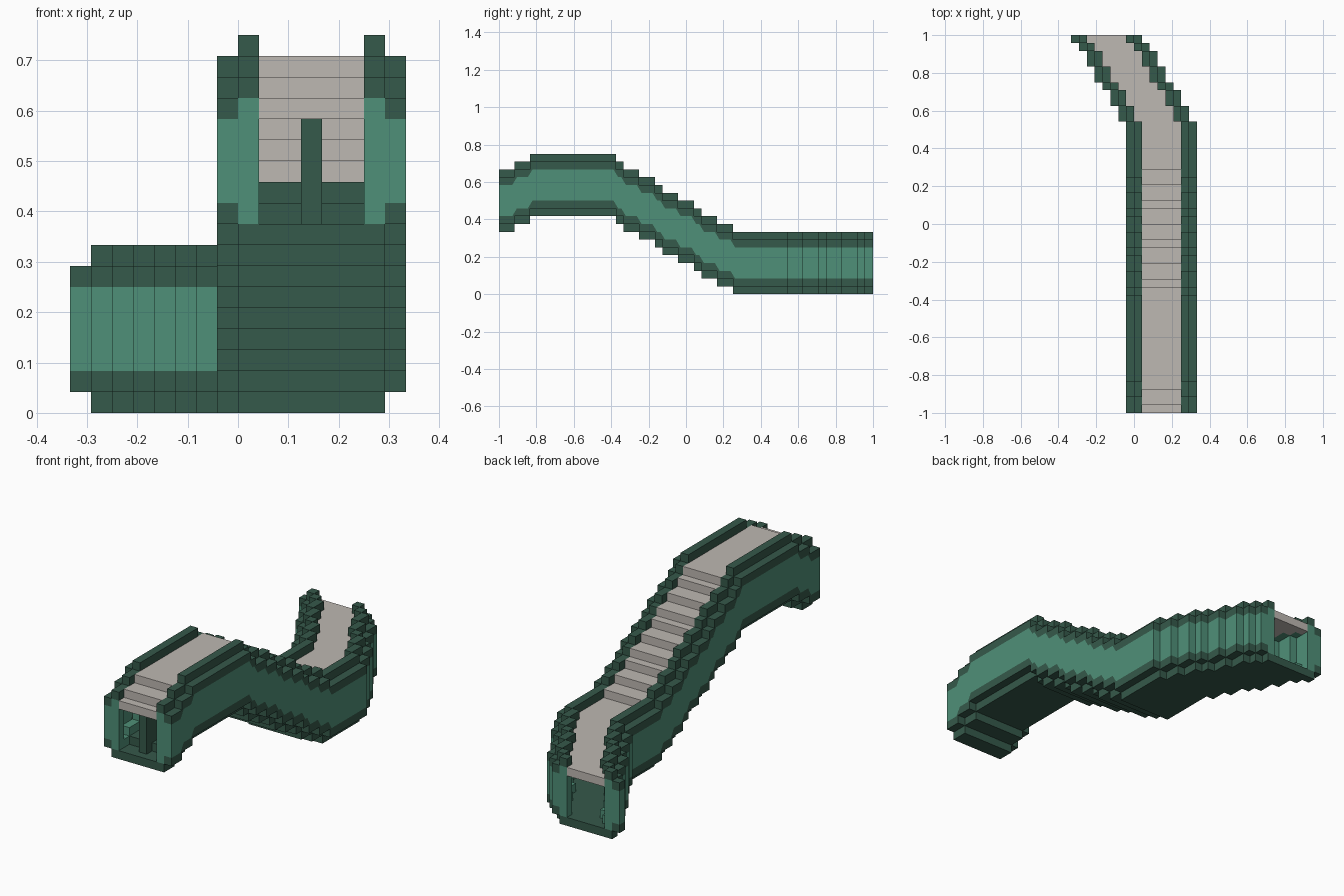
import bpy, bmesh

cube = bpy.data.objects.get("Cube")
if cube:
    bpy.data.objects.remove(cube)

U = 1 / 24            # one block
FRONT, BEND, BACK = -24, 13, 24
START = 8             # height of the front end, in blocks
RISES = [-22, -20]
DROPS = [-9, -8, -6, -4, -3, -1, 1, 2, 4, 6]
TURNS = [13, 15, 17, 18, 20, 22, 23]
LEFT, RIGHT = -1, 8   # outer faces of the straight run


def material(name, rgb):
    m = bpy.data.materials.new(name)
    m.use_nodes = True
    m.diffuse_color = (*rgb, 1)
    m.node_tree.nodes["Principled BSDF"].inputs["Base Color"].default_value = (*rgb, 1)
    return m


DARK = material("dark green", (0.036, 0.100, 0.069))
LIGHT = material("light green", (0.078, 0.279, 0.188))
GREY = material("warm grey", (0.515, 0.480, 0.447))


def prism(bm, outline, x0, x1):
    """Side outline (y, z) extruded across x."""
    a = [bm.verts.new((x0 * U, y * U, z * U)) for y, z in outline]
    b = [bm.verts.new((x1 * U, y * U, z * U)) for y, z in outline]
    bm.faces.new(a)
    bm.faces.new(b[::-1])
    for i in range(len(a)):
        j = (i + 1) % len(a)
        bm.faces.new((a[i], b[i], b[j], a[j]))


def box(bm, x0, x1, y0, y1, z0, z1):
    prism(bm, [(y0, z0), (y1, z0), (y1, z1), (y0, z1)], x0, x1)


def finish(name, bm, mat):
    bmesh.ops.recalc_face_normals(bm, faces=bm.faces)
    mesh = bpy.data.meshes.new(name)
    bm.to_mesh(mesh)
    bm.free()
    mesh.materials.append(mat)
    bpy.context.collection.objects.link(bpy.data.objects.new(name, mesh))


def segments(lag=0):
    """Straight lengths of the run: y0, y1, side shift, height."""
    events = [(y - 1 if lag else y, 0, 1) for y in RISES]
    events += [(y + lag, 0, -1) for y in DROPS]
    events += [(y, -1, 0) for y in TURNS]
    y, dx, dz, out = FRONT, 0, START, []
    for ey, ex, ez in sorted(events):
        out.append((y, ey, dx, dz))
        y, dx, dz = ey, dx + ex, dz + ez
    return out + [(y, BACK, dx, dz)]


def edge_line(height, slant):
    """Stepped or slanted line following the straight run."""
    z = START + height
    pts = [(FRONT, z)]
    for y, step in [(y, 1) for y in RISES] + [(y, -1) for y in DROPS]:
        pts += [(y - slant, z), (y + slant, z + step)]
        z += step
    return pts + [(BEND, z)]


def swept(name, mat, spans, z0, z1, lag=0):
    """Block section repeated along the whole run."""
    bm = bmesh.new()
    for y0, y1, dx, dz in segments(lag):
        for x0, x1 in spans:
            box(bm, x0 + dx, x1 + dx, y0, y1, z0 + dz, z1 + dz)
    finish(name, bm, mat)


def side_wall(name, mat, z0, z1, slant0, slant1):
    """Outer wall band: shaped on the ramp, stepped blocks round the bend."""
    bm = bmesh.new()
    outline = edge_line(z0, slant0) + edge_line(z1, slant1)[::-1]
    for x in (LEFT, RIGHT - 1):
        prism(bm, outline, x, x + 1)
        for y0, y1, dx, dz in segments():
            if y0 >= BEND:
                box(bm, x + dx, x + dx + 1, y0, y1, z0 + dz, z1 + dz)
    finish(name, bm, mat)


inner = [(LEFT + 1, LEFT + 2), (RIGHT - 2, RIGHT - 1)]

# Outer walls
side_wall("lower_side_trim", DARK, 1, 2, 0, 0.3)
side_wall("side_panels", LIGHT, 2, 6, 0.3, 0.3)
side_wall("upper_side_trim", DARK, 6, 7, 0.3, 0)

# Floor, rails and inner corner strips
swept("bottom_plate", DARK, [(LEFT + 1, RIGHT - 1)], 0, 1)
swept("top_rails", DARK, inner, 7, 8)
swept("lower_corner_strips", LIGHT, inner, 1, 2)
swept("upper_corner_strips", LIGHT, inner, 6, 7)

# Tread surface, its steps one block ahead of the rails
swept("belt", GREY, [(LEFT + 2, RIGHT - 2)], 6, 7, lag=1)

# Upright frames at both open ends
bm = bmesh.new()
ends = segments()
for (y0, y1, dx, dz), y in ((ends[0], FRONT), (ends[-1], BACK - 1)):
    for x0, x1 in inner:
        box(bm, x0 + dx, x1 + dx, y, y + 1, dz + 2, dz + 6)
finish("end_frames", bm, LIGHT)

# Centre post under the front of the belt
bm = bmesh.new()
box(bm, 3, 4, FRONT + 1, FRONT + 3, START + 1, START + 7)
finish("centre_post", bm, DARK)
